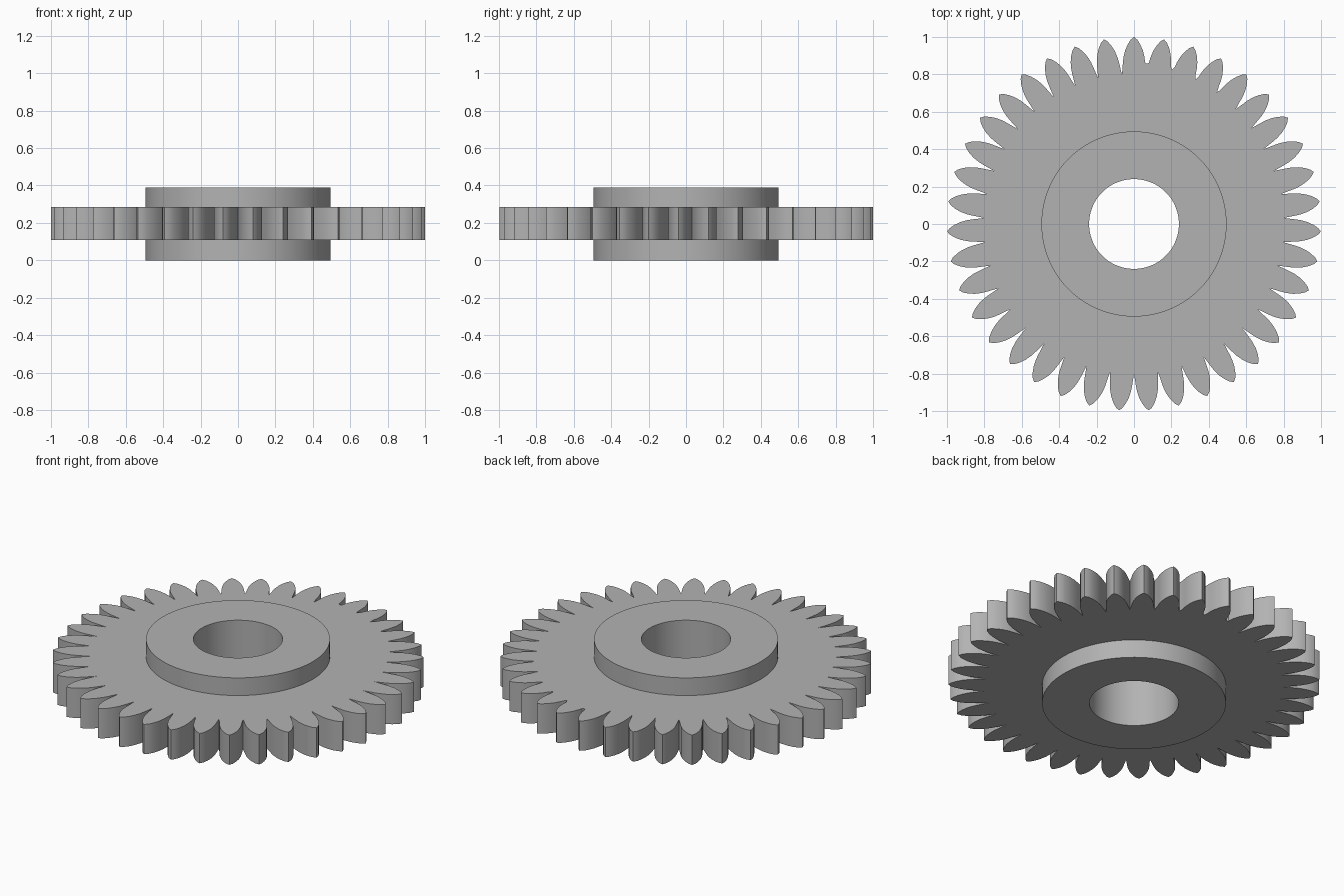
import bpy, bmesh
from math import sin, cos, tau, radians

cube = bpy.data.objects.get("Cube")
if cube:
    bpy.data.objects.remove(cube, do_unlink=True)

TEETH = 39
HUB_R, BORE_R, HUB_TOP = 0.495, 0.24, 0.39
GEAR_LOW, GEAR_HIGH = 0.108, 0.285

grey = bpy.data.materials.new("plain_grey")
grey.use_nodes = True
colour = (0.45, 0.45, 0.45, 1)
grey.diffuse_color = colour
grey.node_tree.nodes["Principled BSDF"].inputs["Base Color"].default_value = colour


def loft_rings(name, rings, closed):
    """Join equal-length rings of points with quads into one smooth-by-angle object."""
    bm = bmesh.new()
    loops = [[bm.verts.new(p) for p in ring] for ring in rings]
    count = len(loops[0])
    pairs = list(zip(loops, loops[1:]))
    if closed:
        pairs.append((loops[-1], loops[0]))
    for a, b in pairs:
        for i in range(count):
            j = (i + 1) % count
            bm.faces.new((a[i], a[j], b[j], b[i]))
    bmesh.ops.recalc_face_normals(bm, faces=bm.faces)
    mesh = bpy.data.meshes.new(name)
    bm.to_mesh(mesh)
    bm.free()
    mesh.materials.append(grey)
    obj = bpy.data.objects.new(name, mesh)
    bpy.context.collection.objects.link(obj)
    bpy.ops.object.select_all(action="DESELECT")
    obj.select_set(True)
    bpy.context.view_layer.objects.active = obj
    bpy.ops.object.shade_smooth_by_angle(angle=radians(30))
    return obj


def ring(polar, z):
    """Points from (clockwise angle from +y, radius) pairs."""
    return [(r * sin(a), r * cos(a), z) for a, r in polar]


# Hub: a thick washer through the gear
steps = [tau * i / 128 for i in range(128)]
hub_profile = [(BORE_R, 0), (HUB_R, 0), (HUB_R, HUB_TOP), (BORE_R, HUB_TOP)]
loft_rings("hub", [ring([(a, r) for a in steps], z) for r, z in hub_profile], True)

# Toothed disc: petal-shaped teeth, with the first few gaps cut less deep
flank = [(0.985, 0.018), (0.96, 0.034), (0.93, 0.047), (0.895, 0.056), (0.865, 0.0595)]
outline = []
for tooth in range(TEETH):
    centre = tau * tooth / TEETH
    def root(gap):
        return max(0.80, 0.86 - 0.01 * (gap % TEETH))
    for r, half in reversed(flank):
        outline.append((centre - half / r, r))
    outline.append((centre, 1.0))
    for r, half in flank:
        outline.append((centre + half / r, r))
    outline.append((centre + 0.5 * tau / TEETH, root(tooth)))

inner = [(a, HUB_R - 0.01) for a, r in outline]
loft_rings("toothed_disc", [ring(inner, GEAR_LOW), ring(outline, GEAR_LOW),
                            ring(outline, GEAR_HIGH), ring(inner, GEAR_HIGH)], False)
